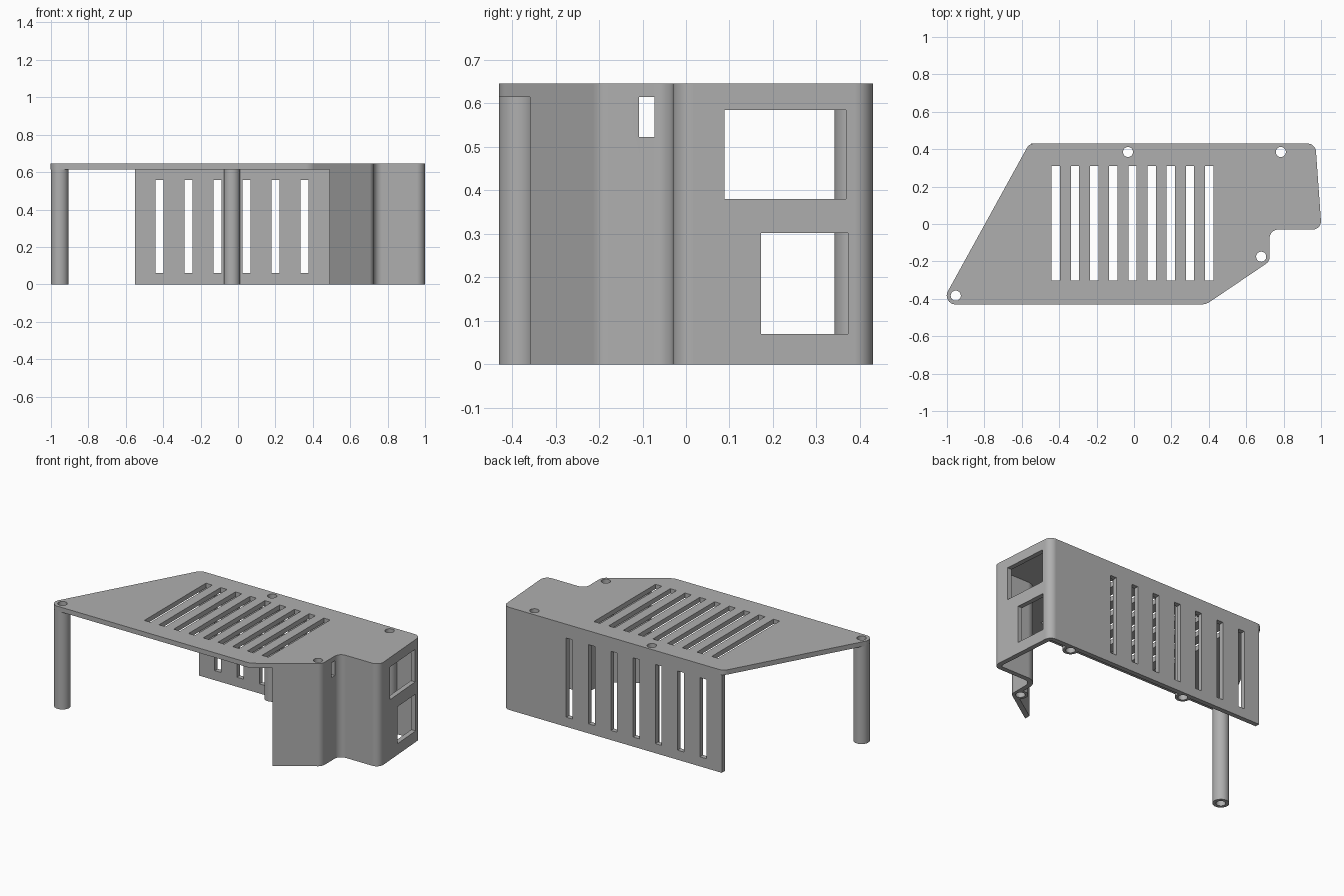
import bpy, bmesh, math
from mathutils import Matrix, Vector

if "Cube" in bpy.data.objects:
    bpy.data.objects.remove(bpy.data.objects["Cube"])

HEIGHT, THICK = 0.645, 0.03
UNDER = HEIGHT - THICK

grey = bpy.data.materials.new("plain grey")
grey.use_nodes = True
grey.diffuse_color = (0.43, 0.43, 0.43, 1)
grey.node_tree.nodes["Principled BSDF"].inputs["Base Color"].default_value = grey.diffuse_color


def fillet(a, corner, b, radius, steps=10):
    """Arc points that round one corner between points a and b."""
    a, c, b = Vector(a), Vector(corner), Vector(b)
    u, v = (a - c).normalized(), (b - c).normalized()
    half = u.angle(v) / 2
    centre = c + (u + v).normalized() * (radius / math.sin(half))
    reach = radius / math.tan(half)
    start, end = c + u * reach - centre, c + v * reach - centre
    sweep = math.pi - 2 * half
    if start.x * end.y - start.y * end.x < 0:
        sweep = -sweep
    return [centre + Matrix.Rotation(sweep * i / steps, 2) @ start for i in range(steps + 1)]


def make_object(name, bm):
    bmesh.ops.recalc_face_normals(bm, faces=bm.faces)
    mesh = bpy.data.meshes.new(name)
    bm.to_mesh(mesh)
    bm.free()
    mesh.materials.append(grey)
    obj = bpy.data.objects.new(name, mesh)
    bpy.context.collection.objects.link(obj)
    return obj


def prism(name, points, z0, z1):
    bm = bmesh.new()
    face = bm.faces.new([bm.verts.new((p.x, p.y, z0)) for p in points])
    top = bmesh.ops.extrude_face_region(bm, geom=[face])["geom"]
    moved = [v for v in top if isinstance(v, bmesh.types.BMVert)]
    bmesh.ops.translate(bm, verts=moved, vec=(0, 0, z1 - z0))
    return make_object(name, bm)


def add_box(bm, x0, x1, y0, y1, z0, z1):
    place = Matrix.Translation(((x0 + x1) / 2, (y0 + y1) / 2, (z0 + z1) / 2))
    size = Matrix.Diagonal((x1 - x0, y1 - y0, z1 - z0, 1))
    bmesh.ops.create_cube(bm, size=1, matrix=place @ size)


def add_cylinder(bm, x, y, radius, z0, z1):
    bmesh.ops.create_cone(bm, cap_ends=True, segments=40, radius1=radius, radius2=radius,
                          depth=z1 - z0, matrix=Matrix.Translation((x, y, (z0 + z1) / 2)))


def select_only(obj):
    bpy.ops.object.select_all(action="DESELECT")
    obj.select_set(True)
    bpy.context.view_layer.objects.active = obj


def cut(obj, bm):
    cutter = make_object("cutter", bm)
    cutter.hide_render = True
    mod = obj.modifiers.new("cut", "BOOLEAN")
    mod.operation, mod.solver, mod.object = "DIFFERENCE", "EXACT", cutter
    select_only(obj)
    bpy.ops.object.modifier_apply(modifier=mod.name)
    bpy.data.objects.remove(cutter)


def finish(obj):
    select_only(obj)
    bpy.ops.object.shade_smooth_by_angle(angle=math.radians(30))
    weighted = obj.modifiers.new("even shading", "WEIGHTED_NORMAL")
    weighted.keep_sharp = True


# Outline corners, clockwise from the back, with their rounding radii
corners = [((-0.56, 0.43), 0.045), ((0.97, 0.43), 0.045), ((1.003, -0.03), 0.045),
           ((0.725, -0.03), 0.045), ((0.725, -0.2), 0.045), ((0.385, -0.43), 0.08),
           ((-1.034, -0.43), 0.047)]
arcs = []
for i, (corner, radius) in enumerate(corners):
    arcs.append(fillet(corners[i - 1][0], corner, corners[(i + 1) % len(corners)][0], radius))

posts = {"front_right_post": (-0.953, -0.383), "back_middle_post": (-0.032, 0.385),
         "back_left_post": (0.785, 0.385), "front_left_post": (0.68, -0.175)}


def add_screw_holes(bm):
    for x, y in posts.values():
        add_cylinder(bm, x, y, 0.027, -0.1, HEIGHT + 0.1)


# Top plate with vent slots and screw holes
plate = prism("top_plate", [p for arc in arcs for p in arc], UNDER, HEIGHT)
bm = bmesh.new()
add_screw_holes(bm)
for i in range(9):
    x = -0.418 + 0.1025 * i
    add_box(bm, x - 0.022, x + 0.022, -0.303, 0.31, 0.5, 0.7)
cut(plate, bm)
finish(plate)

# Side wall: follows the outline from the back round to the slanted front corner
slope = Vector(corners[5][0]) - Vector(corners[4][0])
end_x = 0.49
end_y = corners[4][0][1] + slope.y * (end_x - corners[4][0][0]) / slope.x
outer = [Vector((-0.55, 0.43))] + [p for arc in arcs[1:5] for p in arc] + [Vector((end_x, end_y))]
inner = []
for i, p in enumerate(outer):
    before = (p - outer[max(i - 1, 0)]).normalized()
    after = (outer[min(i + 1, len(outer) - 1)] - p).normalized()
    along = (before + after).normalized()
    inner.append(p + Vector((along.y, -along.x)) * THICK)
inner[-1] = Vector((end_x, end_y + THICK * slope.length / abs(slope.x)))
wall = prism("side_wall", outer + inner[::-1], 0, UNDER)
bm = bmesh.new()
add_screw_holes(bm)
for i in range(7):
    x = -0.42 + 0.155 * i
    add_box(bm, x - 0.022, x + 0.022, 0.36, 0.5, 0.06, 0.558)
add_box(bm, 0.9, 1.1, 0.088, 0.368, 0.38, 0.585)
add_box(bm, 0.9, 1.1, 0.173, 0.373, 0.07, 0.302)
add_box(bm, 0.66, 0.76, -0.108, -0.072, 0.522, 0.65)
cut(wall, bm)
finish(wall)

# Hollow screw posts
for name, (x, y) in posts.items():
    bm = bmesh.new()
    add_cylinder(bm, x, y, 0.047 if name == "front_right_post" else 0.044, 0, UNDER)
    post = make_object(name, bm)
    bm = bmesh.new()
    add_cylinder(bm, x, y, 0.027, -0.1, HEIGHT + 0.1)
    cut(post, bm)
    finish(post)
